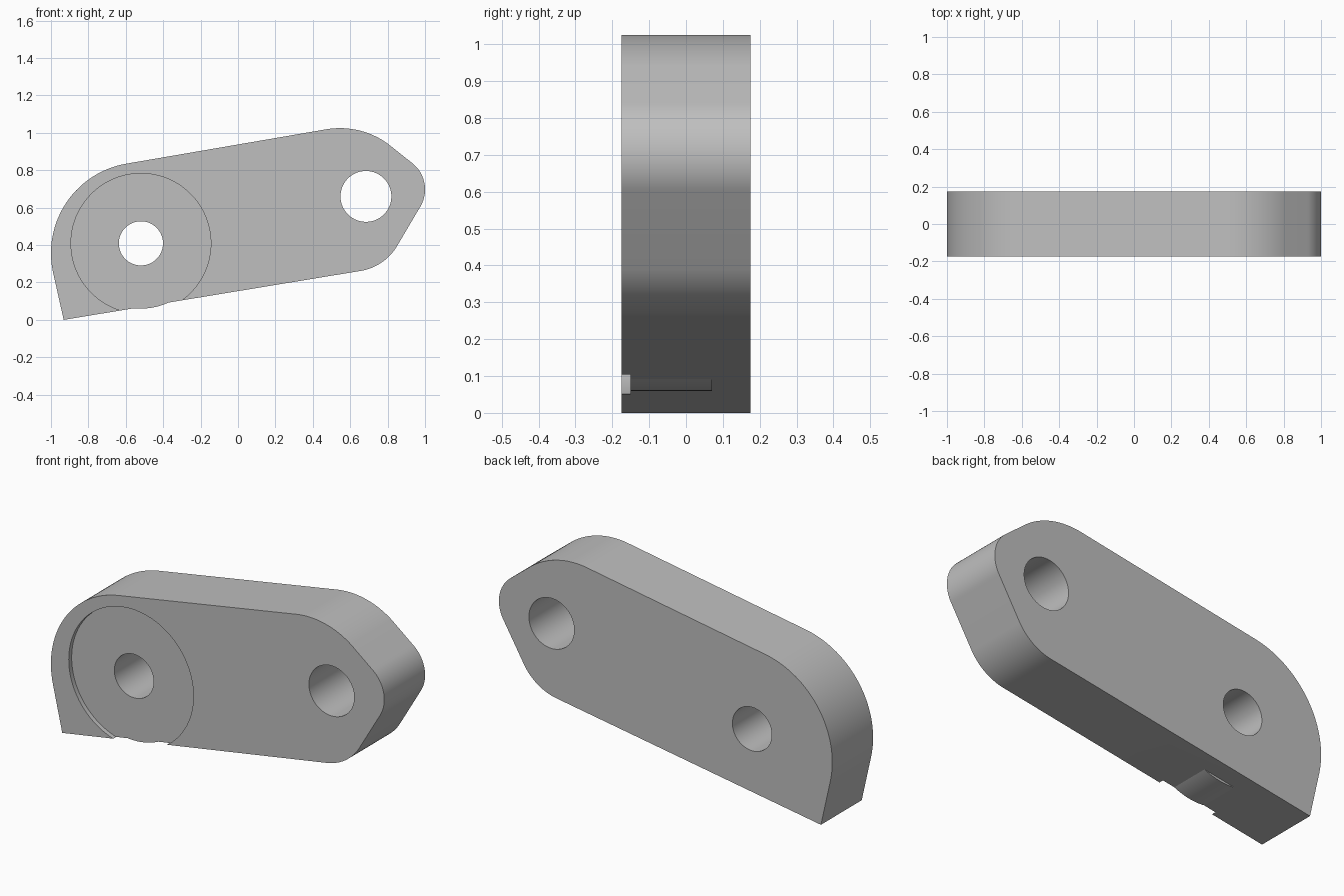
import bpy, bmesh
from math import cos, sin, radians, pi

cube = bpy.data.objects.get("Cube")
if cube:
    bpy.data.objects.remove(cube, do_unlink=True)

HALF = 0.175            # half thickness of the plate
BIG = (-0.519, 0.409)   # axis of the recessed hole
SMALL = (0.684, 0.66)   # axis of the plain hole

grey = bpy.data.materials.new("light grey")
grey.use_nodes = True
colour = (0.52, 0.52, 0.52, 1)
grey.diffuse_color = colour
grey.node_tree.nodes["Principled BSDF"].inputs["Base Color"].default_value = colour


def arc(cx, cz, r, start, end, steps):
    """Points along an arc, angles in degrees."""
    angles = [radians(start + (end - start) * i / steps) for i in range(steps + 1)]
    return [(cx + r * cos(a), cz + r * sin(a)) for a in angles]


def prism(name, outline, y0, y1):
    """Extrude an x-z outline from y0 to y1."""
    bm = bmesh.new()
    face = bm.faces.new([bm.verts.new((x, y0, z)) for x, z in outline])
    grown = bmesh.ops.extrude_face_region(bm, geom=[face])["geom"]
    moved = [v for v in grown if isinstance(v, bmesh.types.BMVert)]
    bmesh.ops.translate(bm, verts=moved, vec=(0, y1 - y0, 0))
    bmesh.ops.recalc_face_normals(bm, faces=bm.faces)
    mesh = bpy.data.meshes.new(name)
    bm.to_mesh(mesh)
    bm.free()
    mesh.materials.append(grey)
    obj = bpy.data.objects.new(name, mesh)
    bpy.context.collection.objects.link(obj)
    return obj


def disc(name, centre, r, y0, y1):
    return prism(name, arc(*centre, r, 0, 360, 96)[:-1], y0, y1)


def combine(body, tool, operation):
    """Apply a boolean and remove the helper."""
    tool.hide_render = True
    mod = body.modifiers.new(tool.name, 'BOOLEAN')
    mod.operation, mod.solver, mod.object = operation, 'EXACT', tool
    bpy.context.view_layer.objects.active = body
    bpy.ops.object.modifier_apply(modifier=mod.name)
    bpy.data.objects.remove(tool, do_unlink=True)


# Plate: tilted link with rounded ends and one square lower corner
outline = [(-0.932, 0)]
outline += arc(0.61, 0.538, 0.28, -80.7, -32, 16)
outline += arc(0.82, 0.697, 0.18, -32, 54, 24)
outline += arc(0.545, 0.59, 0.435, 54, 100, 18)
outline += arc(-0.515, 0.357, 0.485, 100, 193, 36)
plate = prism("link_plate", outline, -HALF, HALF)

# Round boss that bulges slightly through the lower edge
combine(plate, disc("boss", BIG, 0.349, -0.165, 0.07), 'UNION')
# Shallow round recess in the front
combine(plate, disc("recess_cutter", BIG, 0.374, -0.3, -0.15), 'DIFFERENCE')
# Through holes
combine(plate, disc("big_hole_cutter", BIG, 0.118, -0.3, 0.3), 'DIFFERENCE')
combine(plate, disc("small_hole_cutter", SMALL, 0.136, -0.3, 0.3), 'DIFFERENCE')

# Smooth curved walls, keep rims and corners sharp
bpy.ops.object.select_all(action='DESELECT')
plate.select_set(True)
bpy.context.view_layer.objects.active = plate
bpy.ops.object.shade_smooth_by_angle(angle=radians(9))
